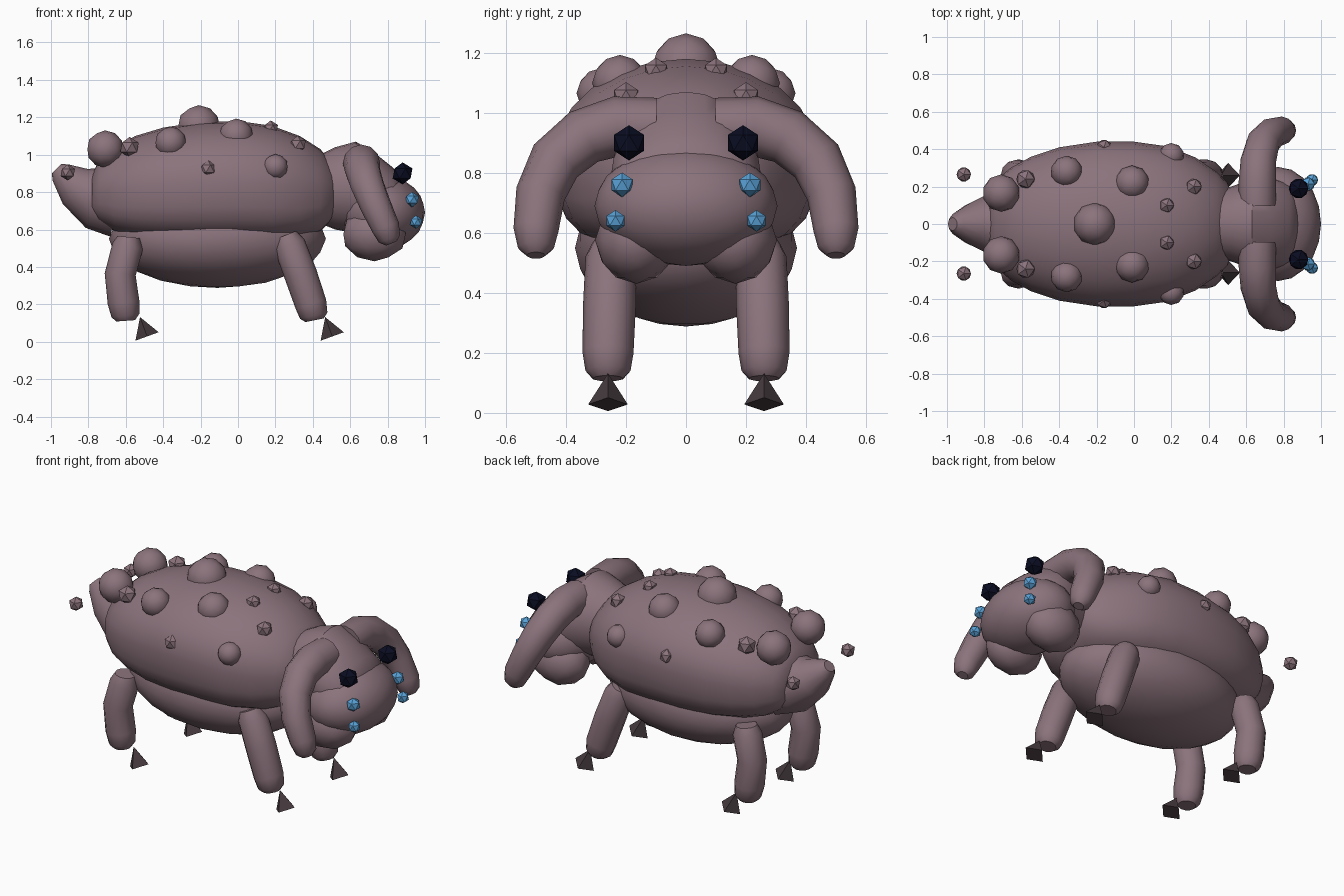
import bpy, bmesh, math
from mathutils import Vector, Matrix

if "Cube" in bpy.data.objects:
    bpy.data.objects.remove(bpy.data.objects["Cube"])


def material(name, rgb):
    m = bpy.data.materials.new(name)
    m.use_nodes = True
    m.diffuse_color = (*rgb, 1)
    m.node_tree.nodes["Principled BSDF"].inputs["Base Color"].default_value = (*rgb, 1)
    return m


HIDE = material("mauve hide", (0.26, 0.172, 0.203))
CLAW = material("dark claw", (0.06, 0.042, 0.048))
EYE = material("navy eye", (0.003, 0.004, 0.016))
BLUE = material("sky blue", (0.1, 0.36, 0.68))


def finish(name, bm, mat, smooth=True):
    bmesh.ops.recalc_face_normals(bm, faces=bm.faces[:])
    me = bpy.data.meshes.new(name)
    bm.to_mesh(me)
    bm.free()
    me.materials.append(mat)
    ob = bpy.data.objects.new(name, me)
    bpy.context.collection.objects.link(ob)
    if smooth:
        bpy.ops.object.select_all(action="DESELECT")
        ob.select_set(True)
        bpy.context.view_layer.objects.active = ob
        bpy.ops.object.shade_smooth_by_angle(angle=math.radians(40))
    return ob


def skin(name, rings, mat=HIDE):
    # bridge matching rings of points and cap both ends
    bm = bmesh.new()
    loops = [[bm.verts.new(p) for p in ring] for ring in rings]
    n = len(loops[0])
    for a, b in zip(loops, loops[1:]):
        for i in range(n):
            j = (i + 1) % n
            bm.faces.new((a[i], a[j], b[j], b[i]))
    bm.faces.new(loops[0])
    bm.faces.new(loops[-1])
    return finish(name, bm, mat)


def power(v, e):
    return math.copysign(abs(v) ** (2 / e), v)


def hull(name, stations, low_exp, n=24):
    # stations along x: (x, half width, bottom, top)
    rings = []
    for x, w, lo, hi in stations:
        ring = []
        for i in range(n):
            a = math.tau * i / n
            e = 2 if math.sin(a) >= 0 else low_exp
            ring.append((x, w * power(math.cos(a), e),
                         (lo + hi) / 2 + (hi - lo) / 2 * power(math.sin(a), e)))
        rings.append(ring)
    return skin(name, rings)


def tube(name, path, ref, n=12):
    # path points: (x, y, z, radius)
    pts = [Vector(p[:3]) for p in path]
    rings = []
    for i, p in enumerate(pts):
        t = (pts[min(i + 1, len(pts) - 1)] - pts[max(i - 1, 0)]).normalized()
        u = t.cross(Vector(ref)).normalized()
        v = t.cross(u)
        rings.append([p + path[i][3] * (math.cos(math.tau * k / n) * u + math.sin(math.tau * k / n) * v)
                      for k in range(n)])
    return skin(name, rings)


def ball(name, centre, size, mat=HIDE, detail=2, smooth=True):
    bm = bmesh.new()
    scale = Vector(size) if isinstance(size, tuple) else Vector((size,) * 3)
    bmesh.ops.create_icosphere(bm, subdivisions=detail, radius=1,
                               matrix=Matrix.Translation(centre) @ Matrix.Diagonal(scale).to_4x4())
    return finish(name, bm, mat, smooth)


# Trunk: upper shell, belly and neck
hull("shell", [(-.78, .17, .68, .9), (-.74, .23, .64, .97), (-.66, .3, .59, 1.04), (-.55, .36, .56, 1.1),
               (-.4, .41, .54, 1.145), (-.2, .44, .53, 1.175), (0, .44, .53, 1.18), (.18, .415, .53, 1.155),
               (.33, .355, .55, 1.1), (.44, .28, .59, 1.03), (.5, .22, .65, .96), (.53, .15, .72, .89)], 3)
ball("belly", (-.11, 0, .55), (.58, .37, .262), detail=3)
hull("neck_and_forehead", [(.42, .18, .64, .99), (.52, .2, .6, 1.04), (.63, .24, .58, 1.07),
                           (.73, .25, .57, 1.01), (.83, .22, .6, .93), (.88, .14, .65, .86)], 2)
tube("tail", [(-.66, 0, .76, .2), (-.76, 0, .77, .17), (-.87, 0, .83, .115),
              (-.95, 0, .905, .06), (-.97, 0, .925, .035)], (0, 1, 0))
ball("face", (.77, 0, .69), (.23, .305, .2), detail=3)
ball("top_bump", (-.21, 0, 1.15), .115)

# Back bumps: x, y, z, radius
BUMPS = [(-.01, .22, 1.1, .093), (-.36, .28, 1.065, .085), (-.71, .165, 1.03, .1), (.2, .365, .935, .068),
         (-.58, .24, 1.04, .055), (.32, .2, 1.055, .047), (.175, .1, 1.14, .043),
         (-.16, .41, .925, .045), (-.91, .265, .905, .043)]

for side, s in (("left", 1), ("right", -1)):
    for k, (x, y, z, r) in enumerate(BUMPS):
        big = r > .06
        ball(f"{side}_bump_{k}", (x, s * y, z), r, detail=2 if big else 1, smooth=big)

    # Head details
    ball(side + "_cheek", (.73, s * .165, .575), (.175, .138, .145))
    ball(side + "_eye", (.88, s * .19, .9), .059, EYE, 1, False)
    ball(side + "_upper_cheek_spot", (.93, s * .213, .76), .041, BLUE, 1, False)
    ball(side + "_lower_cheek_spot", (.952, s * .235, .64), .036, BLUE, 1, False)
    horn = [(.66, .1, .95, .1), (.66, .23, .955, .1), (.665, .34, .92, .095), (.69, .435, .84, .09),
            (.735, .485, .73, .083), (.79, .5, .61, .075), (.81, .5, .55, .06), (.82, .5, .525, .03)]
    tube(side + "_horn", [(x, s * y, z, r) for x, y, z, r in horn], (1, 0, 0))

    # Legs with loose pyramid claws
    legs = {"hind": [(-.585, .25, .56, .06), (-.59, .25, .51, .083), (-.63, .26, .36, .083),
                     (-.612, .26, .21, .085), (-.602, .26, .14, .075), (-.6, .26, .112, .05)],
            "front": [(.255, .25, .57, .06), (.275, .25, .52, .085), (.335, .255, .36, .088),
                      (.39, .26, .2, .085), (.405, .26, .14, .075), (.41, .26, .115, .05)]}
    for end, path in legs.items():
        tube(f"{side}_{end}_leg", [(x, s * y, z, r) for x, y, z, r in path], (0, 1, 0))
        bm = bmesh.new()
        claw_x = -.505 if end == "hind" else .485
        bmesh.ops.create_cone(bm, cap_ends=True, segments=4, radius1=.066, radius2=0, depth=.11,
                              matrix=Matrix.Translation((claw_x, s * .26, .08))
                              @ Matrix.Rotation(math.radians(-20), 4, "Y"))
        finish(f"{side}_{end}_claw", bm, CLAW, False)
